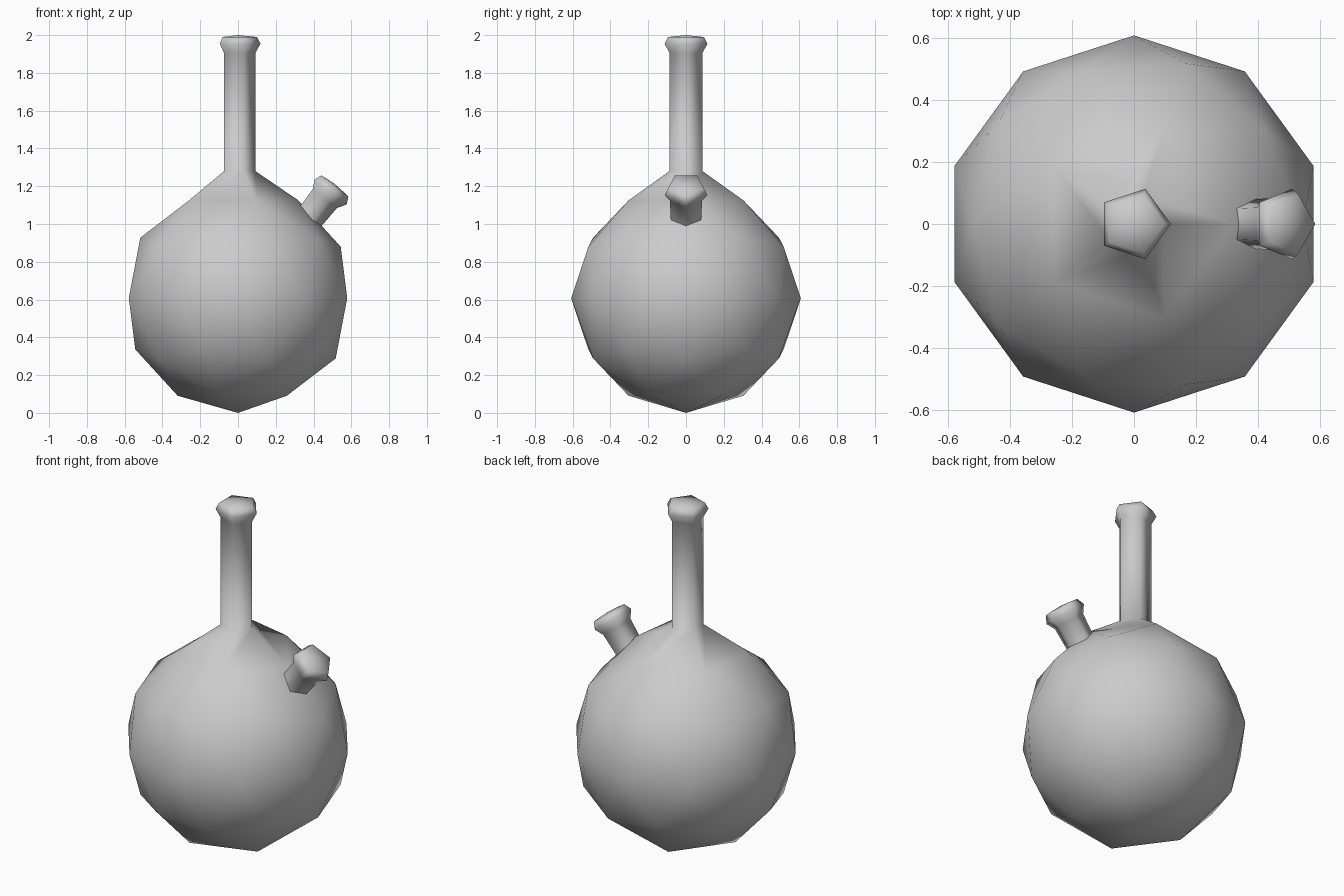
import bpy, bmesh
from math import sin, cos, tau, atan2, radians
from mathutils import Vector, Matrix

if "Cube" in bpy.data.objects:
    bpy.data.objects.remove(bpy.data.objects["Cube"])

SIDES = 5
R = 0.608  # body radius, also the height of its centre


def loft(bm, start, profile, tip, mat):
    """Stack pentagon rings (radius, height) on a start ring, closing at a tip."""
    prev = start
    for r, h in profile:
        ring = [bm.verts.new(mat @ Vector((r * cos(tau * i / SIDES), r * sin(tau * i / SIDES), h)))
                for i in range(SIDES)]
        if prev:
            for i in range(SIDES):
                j = (i + 1) % SIDES
                bm.faces.new((prev[i], prev[j], ring[j], ring[i]))
        prev = ring
    top = bm.verts.new(mat @ Vector((0, 0, tip)))
    for i in range(SIDES):
        bm.faces.new((prev[i], prev[(i + 1) % SIDES], top))


def finish(bm, name):
    bmesh.ops.recalc_face_normals(bm, faces=bm.faces)
    for f in bm.faces:
        f.smooth = True
    me = bpy.data.meshes.new(name)
    bm.to_mesh(me)
    bm.free()
    ob = bpy.data.objects.new(name, me)
    bpy.context.collection.objects.link(ob)
    return ob


# Round flask body: low-poly icosphere whose top point opens into the neck
bm = bmesh.new()
bmesh.ops.create_icosphere(bm, subdivisions=2, radius=R, matrix=Matrix.Translation((0, 0, R)))
pole = max(bm.verts, key=lambda v: v.co.z)
rim = [e.other_vert(pole) for e in pole.link_edges]
rim.sort(key=lambda v: round(atan2(v.co.y, v.co.x), 3) % tau)
bmesh.ops.delete(bm, geom=[pole], context='VERTS')

# Neck with flared lip
loft(bm, rim, [(0.092, 1.28), (0.092, 1.905), (0.119, 1.955), (0.1, 1.99)], 2.0, Matrix())
finish(bm, "flask_body_and_neck")

# Short tilted side spout with the same lip
bm = bmesh.new()
tilt = Matrix.Translation((0.481, 0, 1.176)) @ Matrix.Rotation(radians(38), 4, 'Y')
loft(bm, None, [(0.084, -0.18), (0.09, -0.045), (0.119, 0.0), (0.1, 0.04)], 0.048, tilt)
finish(bm, "side_spout")
